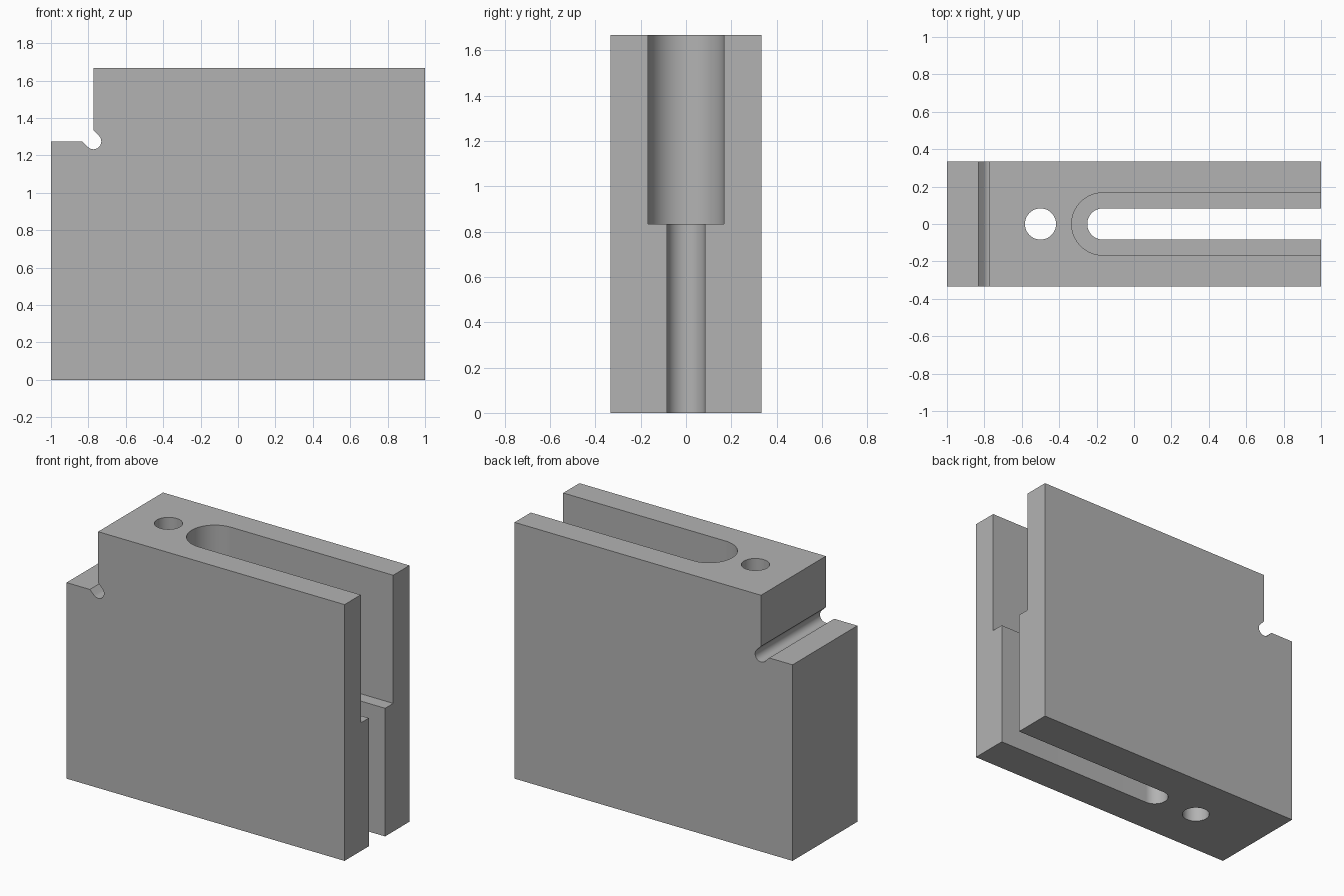
import bpy, bmesh, math
from mathutils import Vector

if "Cube" in bpy.data.objects:
    bpy.data.objects.remove(bpy.data.objects["Cube"], do_unlink=True)

HALF_LENGTH, HALF_DEPTH, HEIGHT = 1.0, 1 / 3, 5 / 3
STEP_X, STEP_Z, RELIEF_R = -0.773, 1.275, 0.042
SLOT_X, HOLE_X, LEDGE_Z = -1 / 6, -0.5, 5 / 6

grey = bpy.data.materials.new("plain grey")
grey.use_nodes = True
grey.diffuse_color = (0.45, 0.45, 0.45, 1)
grey.node_tree.nodes["Principled BSDF"].inputs["Base Color"].default_value = grey.diffuse_color


def arc(cx, cy, r, start, end, n):
    """Points along an arc, angles in degrees."""
    angles = [math.radians(start + (end - start) * i / n) for i in range(n + 1)]
    return [(cx + r * math.cos(a), cy + r * math.sin(a)) for a in angles]


def prism(name, outline, offset):
    """Closed 3D outline pushed along an offset into a solid."""
    bm = bmesh.new()
    face = bm.faces.new([bm.verts.new(p) for p in outline])
    result = bmesh.ops.extrude_face_region(bm, geom=[face], use_keep_orig=True)
    moved = [g for g in result["geom"] if isinstance(g, bmesh.types.BMVert)]
    bmesh.ops.translate(bm, vec=Vector(offset), verts=moved)
    bmesh.ops.recalc_face_normals(bm, faces=bm.faces)
    mesh = bpy.data.meshes.new(name)
    bm.to_mesh(mesh)
    bm.free()
    mesh.materials.append(grey)
    obj = bpy.data.objects.new(name, mesh)
    bpy.context.collection.objects.link(obj)
    return obj


def vertical_cutter(name, outline, bottom, top):
    obj = prism(name, [(x, y, bottom) for x, y in outline], (0, 0, top - bottom))
    obj.hide_render = True
    return obj


def slot_outline(r):
    return arc(SLOT_X, 0, r, 90, 270, 32) + [(1.2, -r), (1.2, r)]


# Block side profile with stepped corner and slanted round relief groove
reach = RELIEF_R * math.sqrt(2)
profile = [(-HALF_LENGTH, 0), (HALF_LENGTH, 0), (HALF_LENGTH, HEIGHT),
           (STEP_X, HEIGHT), (STEP_X, STEP_Z + reach)]
profile += arc(STEP_X, STEP_Z, RELIEF_R, 45, -135, 20)
profile += [(STEP_X - reach, STEP_Z), (-HALF_LENGTH, STEP_Z)]
block = prism("slotted_block", [(x, -HALF_DEPTH, z) for x, z in profile],
              (0, 2 * HALF_DEPTH, 0))

# Wide upper slot, narrow lower slot and round through hole
cutters = [
    vertical_cutter("upper_slot_cutter", slot_outline(1 / 6), LEDGE_Z, HEIGHT + 0.2),
    vertical_cutter("lower_slot_cutter", slot_outline(1 / 12), -0.2, LEDGE_Z + 0.2),
    vertical_cutter("hole_cutter", arc(HOLE_X, 0, 1 / 12, 0, 360, 48)[:-1], -0.2, HEIGHT + 0.2),
]
bpy.ops.object.select_all(action="DESELECT")
block.select_set(True)
bpy.context.view_layer.objects.active = block
for cutter in cutters:
    mod = block.modifiers.new(cutter.name, "BOOLEAN")
    mod.operation = "DIFFERENCE"
    mod.solver = "EXACT"
    mod.object = cutter
    bpy.ops.object.modifier_apply(modifier=mod.name)
    bpy.data.objects.remove(cutter, do_unlink=True)

bpy.ops.object.shade_smooth_by_angle(angle=math.radians(30))
